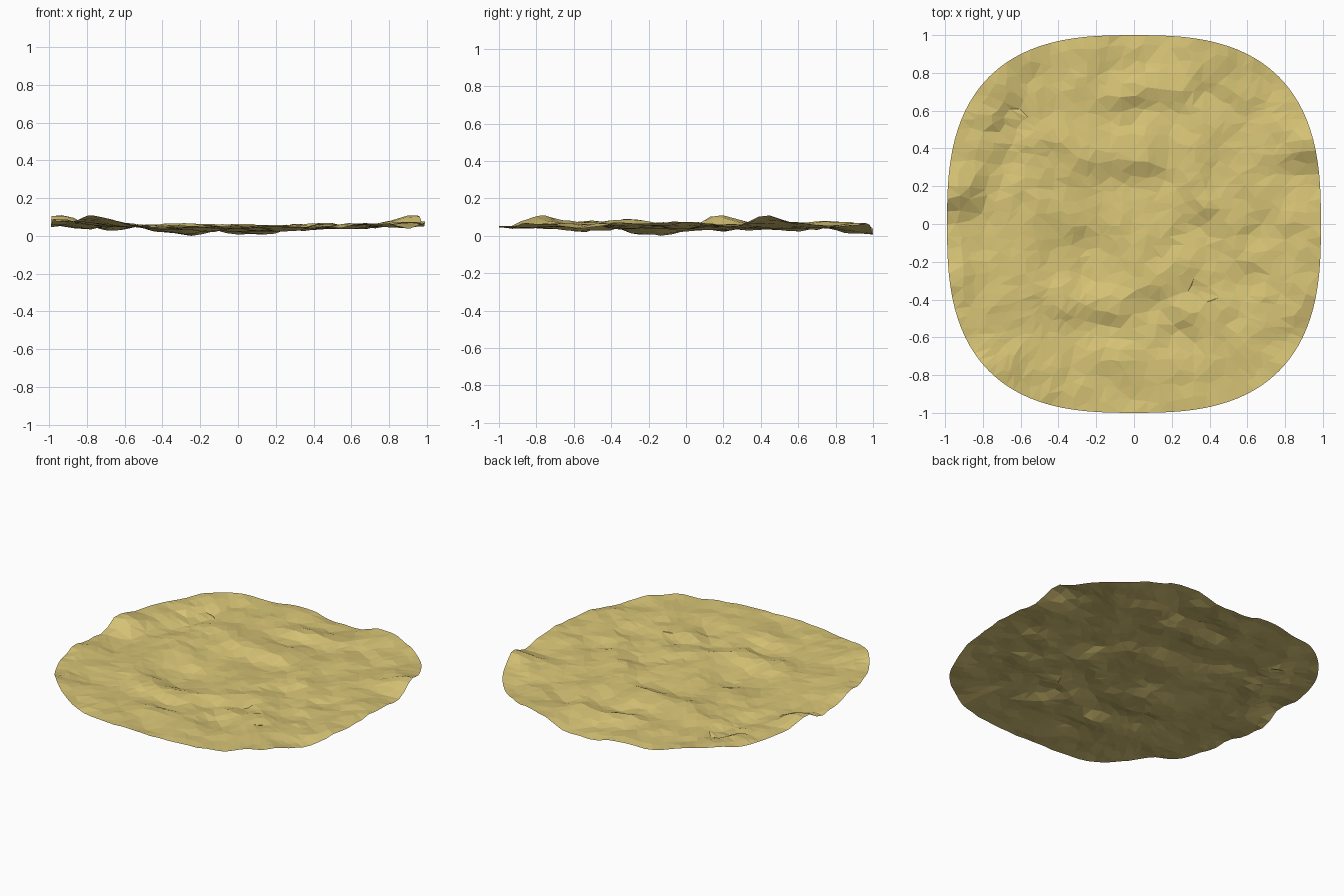
import bpy, bmesh, random
from math import cos, sin, radians, exp
from mathutils import Vector, noise

cube = bpy.data.objects.get("Cube")
if cube:
    bpy.data.objects.remove(cube, do_unlink=True)

random.seed(7)
CELLS = 30
ROUNDNESS = 2.75

# Broad swells and hollows: x, y, height, radius
SWELLS = [
    (-0.76, -0.80, 0.062, 0.17), (-0.25, -0.17, -0.044, 0.17),
    (0.92, 0.45, 0.032, 0.16), (-0.95, 0.22, 0.035, 0.14),
    (-0.92, -0.30, 0.032, 0.13), (-0.92, -0.52, 0.018, 0.12),
    (-0.66, 0.84, 0.026, 0.16), (0.72, -0.82, 0.018, 0.15),
    (0.05, 1.00, -0.042, 0.20), (0.40, 0.98, 0.015, 0.14),
    (0.95, -0.12, 0.020, 0.14), (0.60, -0.30, -0.015, 0.10),
]

# Creased steps: x, y, downhill angle, height, half length
FOLDS = [
    (-0.72, 0.50, -15, 0.022, 0.18), (-0.95, 0.09, -85, 0.014, 0.12),
    (0.90, 0.32, -80, 0.014, 0.15), (0.08, 0.66, -80, 0.018, 0.18),
    (-0.08, 0.27, -90, 0.018, 0.18), (0.37, 0.06, 215, 0.018, 0.12),
    (-0.25, -0.49, -90, 0.018, 0.16), (0.12, -0.35, -60, 0.016, 0.11),
    (0.28, -0.55, -115, 0.016, 0.10), (0.90, -0.50, -60, 0.014, 0.13),
]


def outline(u, v):
    """Bend a square grid position into a rounded square."""
    size = max(abs(u), abs(v))
    if size < 1e-6:
        return 0.0, 0.0
    scale = size / (abs(u) ** ROUNDNESS + abs(v) ** ROUNDNESS) ** (1 / ROUNDNESS)
    return 0.99 * u * scale, v * scale


def height(x, y):
    """Shallow dish with swells, creased steps and fine crumpling."""
    z = 0.05 + 0.012 * x * x
    for cx, cy, h, r in SWELLS:
        z += h * exp(-((x - cx) ** 2 + (y - cy) ** 2) / (r * r))
    for cx, cy, angle, h, length in FOLDS:
        c, s = cos(radians(angle)), sin(radians(angle))
        down = ((x - cx) * c + (y - cy) * s) / 0.075
        along = ((y - cy) * c - (x - cx) * s) / length
        z -= 1.65 * h * down * exp(-(down * down + along * along) / 2)
    z += 0.014 * noise.noise(Vector((x * 4, y * 4, 1.7)))
    z += 0.018 * noise.noise(Vector((x * 8, y * 8, 5.2)))
    return z


# Crumpled sheet, its deepest hollow resting on the ground
bm = bmesh.new()
bmesh.ops.create_grid(bm, x_segments=CELLS, y_segments=CELLS, size=1)
jitter = 0.6 / CELLS
for vert in bm.verts:
    u, v = vert.co.x, vert.co.y
    if max(abs(u), abs(v)) < 0.99:
        u += random.uniform(-jitter, jitter)
        v += random.uniform(-jitter, jitter)
    x, y = outline(u, v)
    vert.co = (x, y, height(x, y))
lowest = min(vert.co.z for vert in bm.verts)
for vert in bm.verts:
    vert.co.z -= lowest
bmesh.ops.triangulate(bm, faces=bm.faces[:], quad_method='SHORT_EDGE')

mesh = bpy.data.meshes.new("crumpled_sheet")
bm.to_mesh(mesh)
bm.free()
sheet = bpy.data.objects.new("crumpled_sheet", mesh)
bpy.context.collection.objects.link(sheet)

# Straw colour
straw = bpy.data.materials.new("straw_yellow")
straw.use_nodes = True
colour = (0.68, 0.55, 0.18, 1)
straw.diffuse_color = colour
straw.node_tree.nodes["Principled BSDF"].inputs["Base Color"].default_value = colour
mesh.materials.append(straw)
